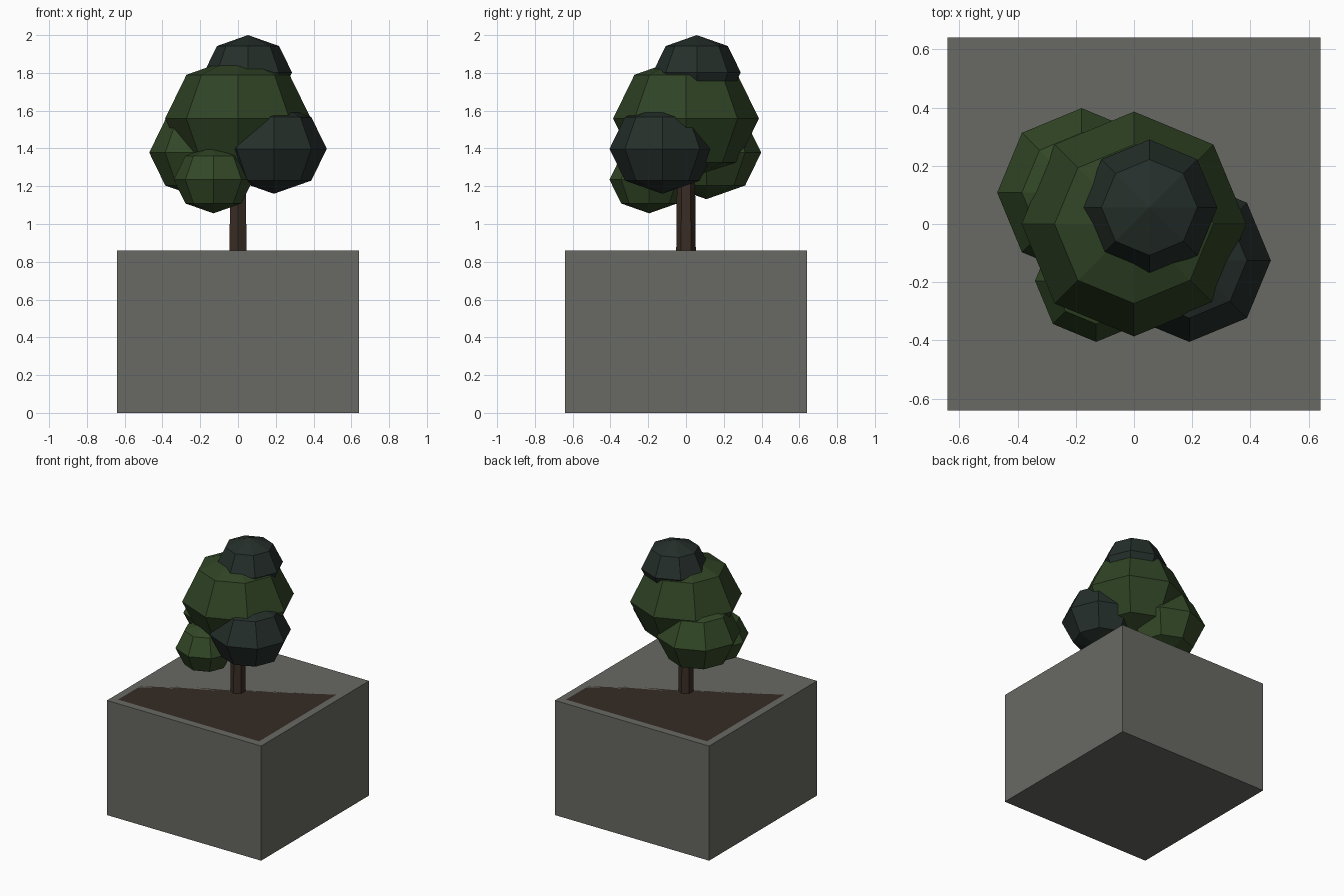
import bpy

if "Cube" in bpy.data.objects:
    bpy.data.objects.remove(bpy.data.objects["Cube"], do_unlink=True)


def material(name, rgb):
    mat = bpy.data.materials.new(name)
    mat.use_nodes = True
    mat.diffuse_color = (*rgb, 1)
    mat.node_tree.nodes["Principled BSDF"].inputs["Base Color"].default_value = (*rgb, 1)
    return mat


concrete = material("concrete grey", (0.14, 0.14, 0.125))
earth = material("earth brown", (0.036, 0.024, 0.017))
bark = material("bark brown", (0.042, 0.027, 0.018))
mid_green = material("mid green", (0.029, 0.056, 0.018))
light_green = material("light green", (0.033, 0.065, 0.02))
dark_green = material("dark blue green", (0.018, 0.028, 0.023))

PLANTER_TOP = 0.86


def finish(name, mat):
    obj = bpy.context.object
    obj.name = obj.data.name = name
    obj.data.materials.append(mat)
    return obj


def block(name, width, bottom, top, mat):
    bpy.ops.mesh.primitive_cube_add(size=1, location=(0, 0, (bottom + top) / 2))
    bpy.context.object.scale = (width, width, top - bottom)
    bpy.ops.object.transform_apply(location=False, rotation=False, scale=True)
    return finish(name, mat)


def leaf_clump(name, centre, radius, mat):
    # Low-poly, slightly squashed ball with eight sides
    bpy.ops.mesh.primitive_uv_sphere_add(segments=8, ring_count=4, radius=radius, location=centre)
    bpy.context.object.scale.z = 0.85
    bpy.ops.object.transform_apply(location=False, rotation=False, scale=True)
    return finish(name, mat)


# Square planter with the soil flush with its rim
block("planter_box", 1.28, 0, PLANTER_TOP, concrete)
block("soil", 1.17, PLANTER_TOP - 0.08, PLANTER_TOP, earth)

# Six-sided trunk, tapering slightly into the crown
trunk_bottom, trunk_top = PLANTER_TOP - 0.02, 1.45
bpy.ops.mesh.primitive_cone_add(vertices=6, radius1=0.052, radius2=0.046,
                                depth=trunk_top - trunk_bottom,
                                location=(0, 0, (trunk_bottom + trunk_top) / 2))
finish("trunk", bark)

# Crown
leaf_clump("main_crown", (0, 0, 1.558), 0.386, mid_green)
leaf_clump("top_crown", (0.053, 0.057, 1.802), 0.233, dark_green)
leaf_clump("left_front_clump", (0.19, -0.125, 1.398), 0.28, dark_green)
leaf_clump("right_back_clump", (-0.18, 0.108, 1.378), 0.29, light_green)
leaf_clump("right_front_clump", (-0.13, -0.195, 1.235), 0.21, light_green)
